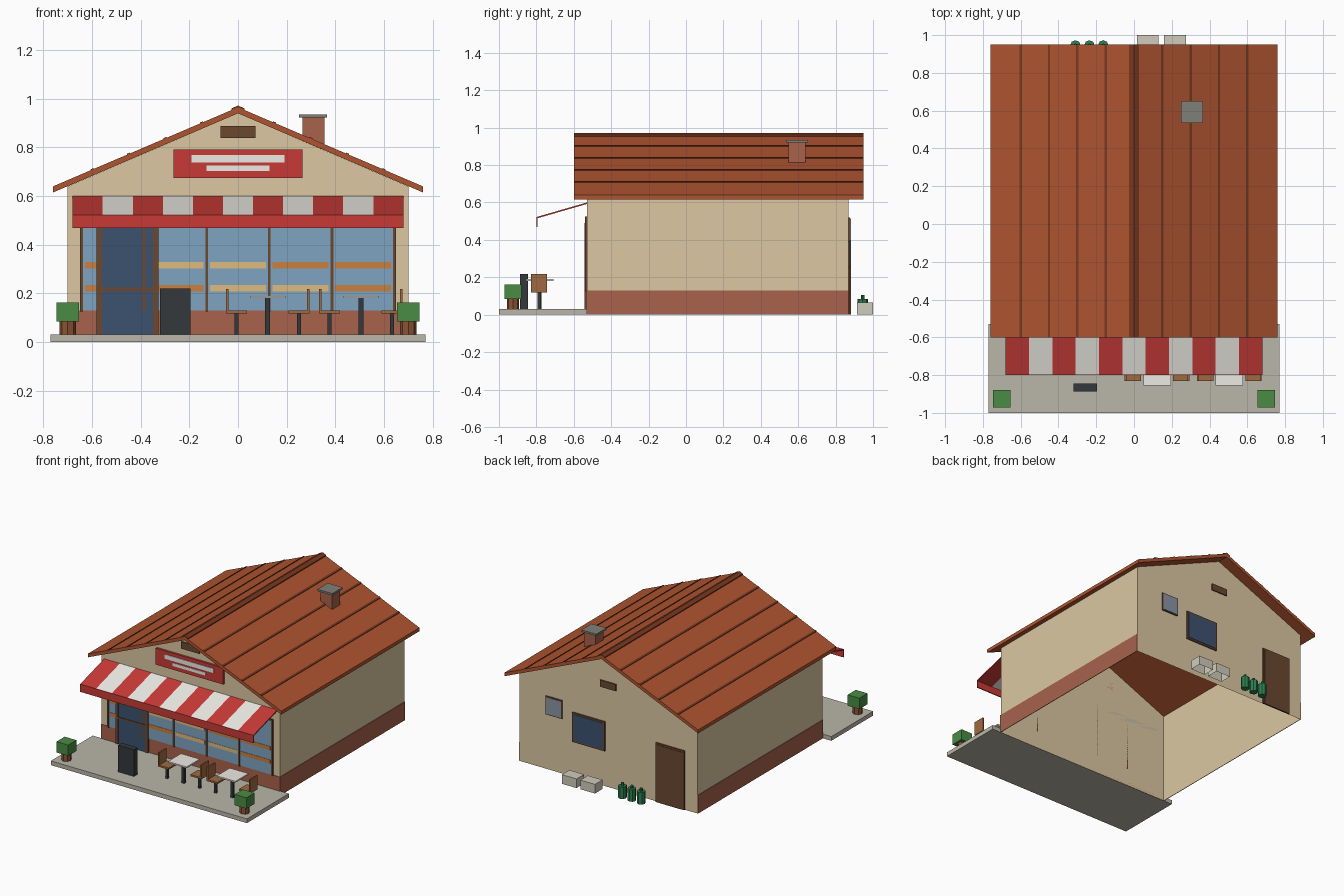
import bpy, bmesh, math

if "Cube" in bpy.data.objects:
    bpy.data.objects.remove(bpy.data.objects["Cube"])

mats = {}
def mat(name, hexcol):
    # sRGB hex to linear colour
    c = [int(hexcol[i:i + 2], 16) / 255 for i in (0, 2, 4)]
    m = bpy.data.materials.new(name)
    m.diffuse_color = [v / 12.92 if v < .04 else ((v + .055) / 1.055) ** 2.4 for v in c] + [1]
    m.use_nodes = True
    m.node_tree.nodes["Principled BSDF"].inputs["Base Color"].default_value = m.diffuse_color
    mats[name] = m

for n, h in dict(wall="DCC8A2", brick="A8624C", roof="AF5430", seam="7A3820", red="C83A36", white="EEEBE4",
                 glass="7FA3C0", dark_glass="3C5270", frame="6B4830", wood="A06A40", shelf_a="C88040",
                 shelf_b="DDBB80", paving="BAB6A8", black="34383C", leaf="4A8C44", metal="80807A",
                 bottle="2E8050", crate="D0CBBC", pane="8A95A5", pot="8C5434").items():
    mat(n, h)

def finish(name, bm, m):
    me = bpy.data.meshes.new(name)
    bm.to_mesh(me)
    bm.free()
    me.materials.append(mats[m])
    ob = bpy.data.objects.new(name, me)
    bpy.context.collection.objects.link(ob)
    return ob

def box(name, m, x0, x1, y0, y1, z0, z1, open_bottom=False):
    bm = bmesh.new()
    bmesh.ops.create_cube(bm, size=1)
    for v in bm.verts:
        v.co = ((x0, x1)[v.co.x > 0], (y0, y1)[v.co.y > 0], (z0, z1)[v.co.z > 0])
    if open_bottom:
        low = [f for f in bm.faces if all(v.co.z == min(z0, z1) or abs(v.co.z - z0) < 1e-6 for v in f.verts)]
        bmesh.ops.delete(bm, geom=low, context='FACES_ONLY')
    return finish(name, bm, m)

def prism(name, m, pts, a, b, axis='y', skip=(), caps=True):
    # closed profile extruded from a to b along y (points x,z) or x (points y,z)
    bm = bmesh.new()
    place = (lambda p, t: (p[0], t, p[1])) if axis == 'y' else (lambda p, t: (t, p[0], p[1]))
    r0 = [bm.verts.new(place(p, a)) for p in pts]
    r1 = [bm.verts.new(place(p, b)) for p in pts]
    n = len(pts)
    for i in range(n):
        if i not in skip:
            j = (i + 1) % n
            bm.faces.new((r0[i], r0[j], r1[j], r1[i]))
    if caps:
        bm.faces.new(r0)
        bm.faces.new(r1[::-1])
    bmesh.ops.recalc_face_normals(bm, faces=bm.faces)
    return finish(name, bm, m)

def cyl(name, m, x, y, z0, z1, r0, r1, n=8):
    bm = bmesh.new()
    bmesh.ops.create_cone(bm, cap_ends=True, segments=n, radius1=r0, radius2=r1, depth=z1 - z0)
    for v in bm.verts:
        v.co.x += x
        v.co.y += y
        v.co.z += (z0 + z1) / 2
    return finish(name, bm, m)

F, B = -.53, .87          # front and back wall planes
S = .428                  # roof slope

# wall shell, open at the bottom and under the roof
prism("walls", "wall", [(-.7, 0), (.7, 0), (.7, .64), (0, .94), (-.7, .64)], F, B, skip=(0, 2, 3))
# brick base on the sides and front
for s, side in ((-1, "left"), (1, "right")):
    box(side + "_brick_base", "brick", *sorted((s * .7, s * .704)), F, B, 0, .13)
box("front_brick_base", "brick", -.704, .704, F - .004, F, 0, .13)
box("patio", "paving", -.77, .77, -1, F, 0, .03)

# roof slab, seams and ridge cap
prism("roof", "roof", [(-.76, .615), (0, .94), (.76, .615), (.76, .64), (0, .965), (-.76, .64)], -.6, .95)
for s in (-1, 1):
    for i in range(1, 5):
        x = .15 * i
        z = .965 - S * x
        d = .006
        prism("roof_seam", "seam", [(s * (x - d), z + S * d - .004), (s * (x + d), z - S * d - .004),
              (s * (x + d), z - S * d + .004), (s * (x - d), z + S * d + .004)], -.6, .95)
prism("ridge_cap", "seam", [(-.027, .95), (0, .96), (.027, .95), (.027, .96), (0, .972), (-.027, .96)], -.6, .95)

# chimney
box("chimney", "brick", .265, .355, .548, .638, .79, .922)
box("chimney_cap", "metal", .25, .366, .535, .651, .922, .935)

# shopfront glazing with mullions and display shelves
box("shop_glass", "glass", -.645, .645, F - .005, F, .13, .52)
step = 1.286 / 5
for i in range(6):
    x = -.643 + i * step
    box("window_mullion", "frame", x - .006, x + .006, F - .011, F, .125, .525)
    if i < 5:
        for k, z in enumerate((.207, .302)):
            box("display_shelf", "shelf_b" if (i * (k + 2) + i // 2) % 2 else "shelf_a",
                x + .014, x + step - .014, F - .007, F - .004, z, z + .027)
box("window_head_rail", "frame", -.649, .649, F - .011, F, .513, .525)

# entrance door
box("entrance_door_glass", "dark_glass", -.565, -.345, F - .010, F, .03, .47)
for x in (-.571, -.338):
    box("entrance_door_jamb", "frame", x - .011, x + .011, F - .014, F, .03, .49)
box("entrance_door_head", "frame", -.582, -.327, F - .014, F, .468, .49)
box("door_push_bar", "frame", -.56, -.35, F - .014, F - .009, .21, .223)

# striped awning and valance
w = 1.36 / 11
for i in range(11):
    x = -.68 + i * w
    prism("awning_stripe", "white" if i % 2 else "red",
          [(F, .592), (-.797, .515), (-.797, .523), (F, .6)], x, x + w, 'x')
box("awning_valance", "red", -.68, .68, -.8, -.793, .468, .523)

# sign board with plain bars, gable vents
box("sign_board", "red", -.265, .265, F - .015, F, .675, .792)
box("sign_bar_upper", "white", -.192, .192, F - .019, F - .014, .738, .769)
box("sign_bar_lower", "white", -.13, .13, F - .019, F - .014, .703, .725)
box("front_vent", "frame", -.071, .071, F - .008, F, .838, .887)
box("back_vent", "frame", -.062, .062, B, B + .008, .7, .748)

# tables, each with two chairs facing it
ty = -.782
for tx in (.122, .505):
    box("table_top", "white", tx - .073, tx + .073, ty - .073, ty + .073, .18, .19)
    box("table_leg", "black", tx - .01, tx + .01, ty - .01, ty + .01, .03, .18)
    for s in (-1, 1):
        cx, cy = tx + s * .128, -.787
        box("chair_seat", "wood", cx - .043, cx + .043, cy - .043, cy + .043, .118, .13)
        box("chair_leg", "black", cx - .008, cx + .008, cy - .008, cy + .008, .03, .118)
        box("chair_back", "wood", *sorted((cx + s * .033, cx + s * .043)), cy - .043, cy + .043, .13, .218)

# menu board and planters
box("menu_board", "black", -.32, -.196, -.888, -.845, .03, .219)
for x in (-.7, .7):
    cyl("planter_pot", "pot", x, -.925, .03, .085, .033, .033)
    box("planter_bush", "leaf", x - .046, x + .046, -.971, -.879, .085, .162)

# back door and windows
def back_panel(name, m, x0, x1, z0, z1, t):
    box(name + "_frame", "frame", x0, x1, B, B + .008, z0, z1)
    box(name + "_panel", m, x0 + t, x1 - t, B, B + .011, z0 + (t if z0 > .1 else 0), z1 - t)

back_panel("back_door", "frame", -.6, -.375, 0, .42, .012)
back_panel("back_window", "dark_glass", .025, .28, .25, .46, .012)
back_panel("small_window", "pane", .36, .49, .39, .52, .006)

# crates (open below) and gas bottles behind the building
for x in (.015, .16):
    box("crate", "crate", x, x + .115, .915, 1, 0, .065, open_bottom=True)
for x in (-.31, -.236, -.163):
    cyl("gas_bottle", "bottle", x, .945, 0, .085, .028, .028)
    cyl("gas_bottle_neck", "bottle", x, .945, .085, .105, .01, .01)
